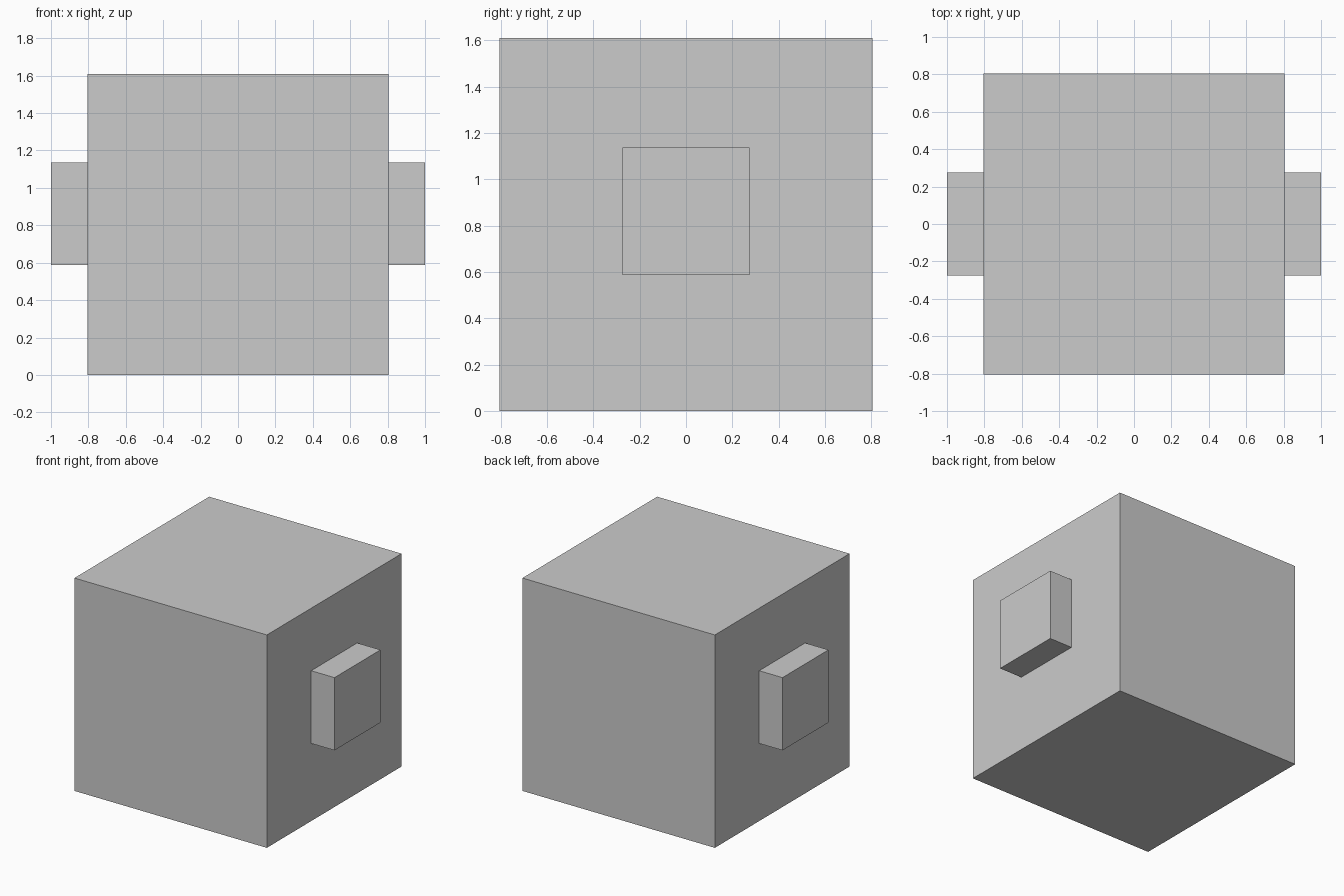
import bpy

if "Cube" in bpy.data.objects:
    bpy.data.objects.remove(bpy.data.objects["Cube"])

BODY = 1.61            # cube edge
LUG = 0.55             # square lug edge
LUG_Z = 0.862          # lug centre height
REACH = 1.0            # outer face of the lugs


def box(name, size, centre):
    bpy.ops.mesh.primitive_cube_add(size=1, location=centre)
    obj = bpy.context.object
    obj.name = name
    obj.scale = size
    bpy.ops.object.transform_apply(location=True, rotation=False, scale=True)
    return obj


# Main block
box("body", (BODY, BODY, BODY), (0, 0, BODY / 2))

# Side lugs, seated against the block and mirrored across x
depth = REACH - BODY / 2
lugs = box("side_lugs", (depth, LUG, LUG), (REACH - depth / 2, 0, LUG_Z))
lugs.modifiers.new("mirror", 'MIRROR').use_axis = (True, False, False)
